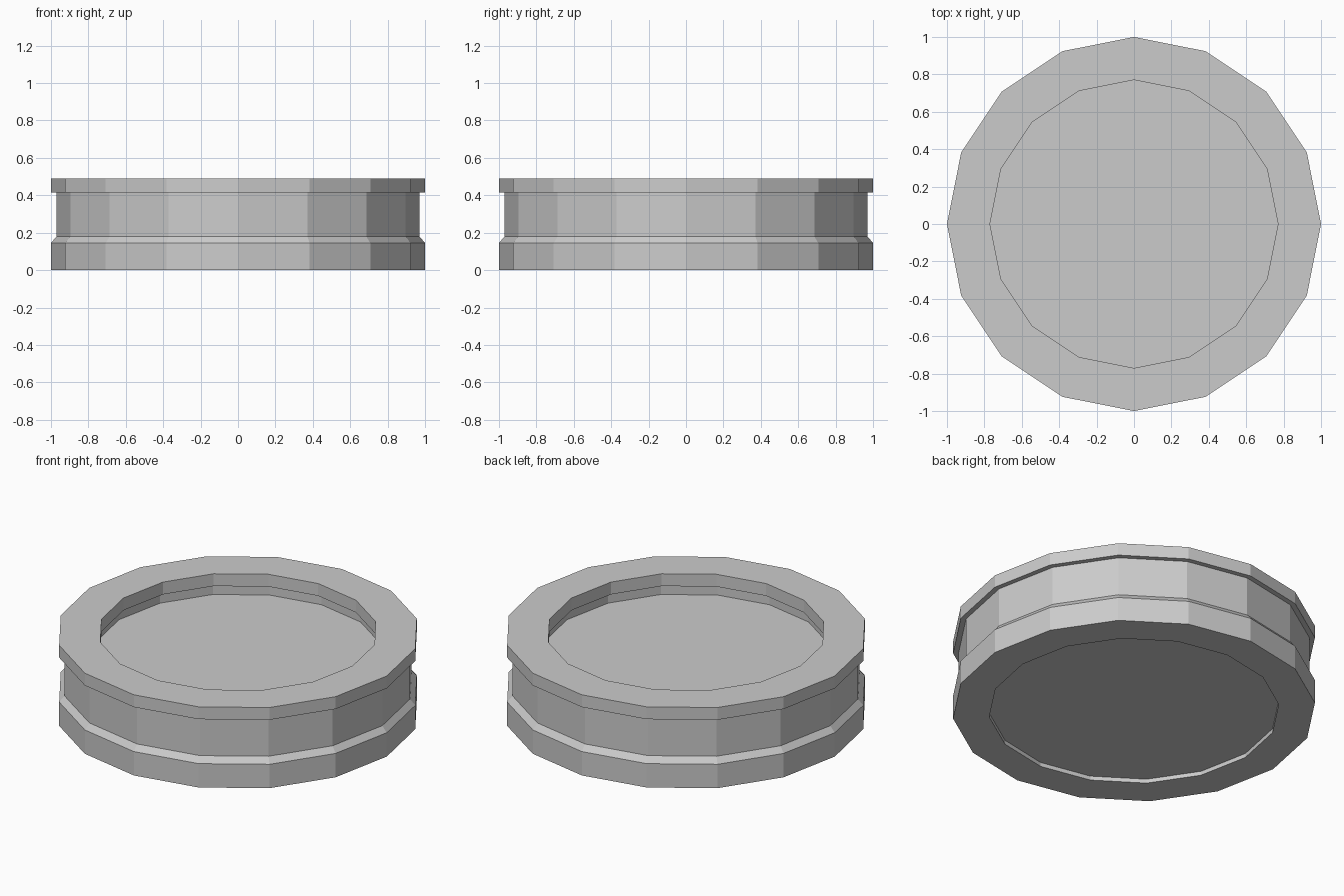
import bpy
import bmesh
from math import cos, sin, tau

SIDES = 16

cube = bpy.data.objects.get("Cube")
if cube:
    bpy.data.objects.remove(cube, do_unlink=True)

grey = bpy.data.materials.new("light_grey")
grey.use_nodes = True
grey.diffuse_color = (0.6, 0.6, 0.6, 1)
grey.node_tree.nodes["Principled BSDF"].inputs["Base Color"].default_value = grey.diffuse_color


def lathe(name, profile):
    """Revolve a closed (radius, height) profile into a flat-sided solid."""
    bm = bmesh.new()
    rings = []
    for i in range(SIDES):
        a = tau * i / SIDES
        rings.append([bm.verts.new((r * cos(a), r * sin(a), z)) for r, z in profile])
    n = len(profile)
    for i in range(SIDES):
        here, there = rings[i], rings[(i + 1) % SIDES]
        for j in range(n):
            k = (j + 1) % n
            bm.faces.new((here[j], there[j], there[k], here[k]))
    bmesh.ops.recalc_face_normals(bm, faces=bm.faces)
    finish(name, bm)


def disc(name, radius, low, high):
    bm = bmesh.new()
    circle = [bm.verts.new((radius * cos(tau * i / SIDES), radius * sin(tau * i / SIDES), low))
              for i in range(SIDES)]
    base = bm.faces.new(circle)
    top = bmesh.ops.extrude_face_region(bm, geom=[base], use_keep_orig=True)
    moved = [g for g in top["geom"] if isinstance(g, bmesh.types.BMVert)]
    bmesh.ops.translate(bm, verts=moved, vec=(0, 0, high - low))
    bmesh.ops.recalc_face_normals(bm, faces=bm.faces)
    finish(name, bm)


def finish(name, bm):
    mesh = bpy.data.meshes.new(name)
    bm.to_mesh(mesh)
    bm.free()
    mesh.materials.append(grey)
    bpy.context.collection.objects.link(bpy.data.objects.new(name, mesh))


# Outer ring: foot band, sloped shoulder, waist and overhanging top lip
lathe("ring_body", [
    (0.80, 0), (1.0, 0), (1.0, 0.145), (0.97, 0.18), (0.97, 0.415),
    (1.0, 0.415), (1.0, 0.49), (0.77, 0.49), (0.77, 0.415), (0.80, 0.415),
])

# Solid plate filling the ring, recessed above and slightly below
disc("inner_plate", 0.80, 0.025, 0.35)
